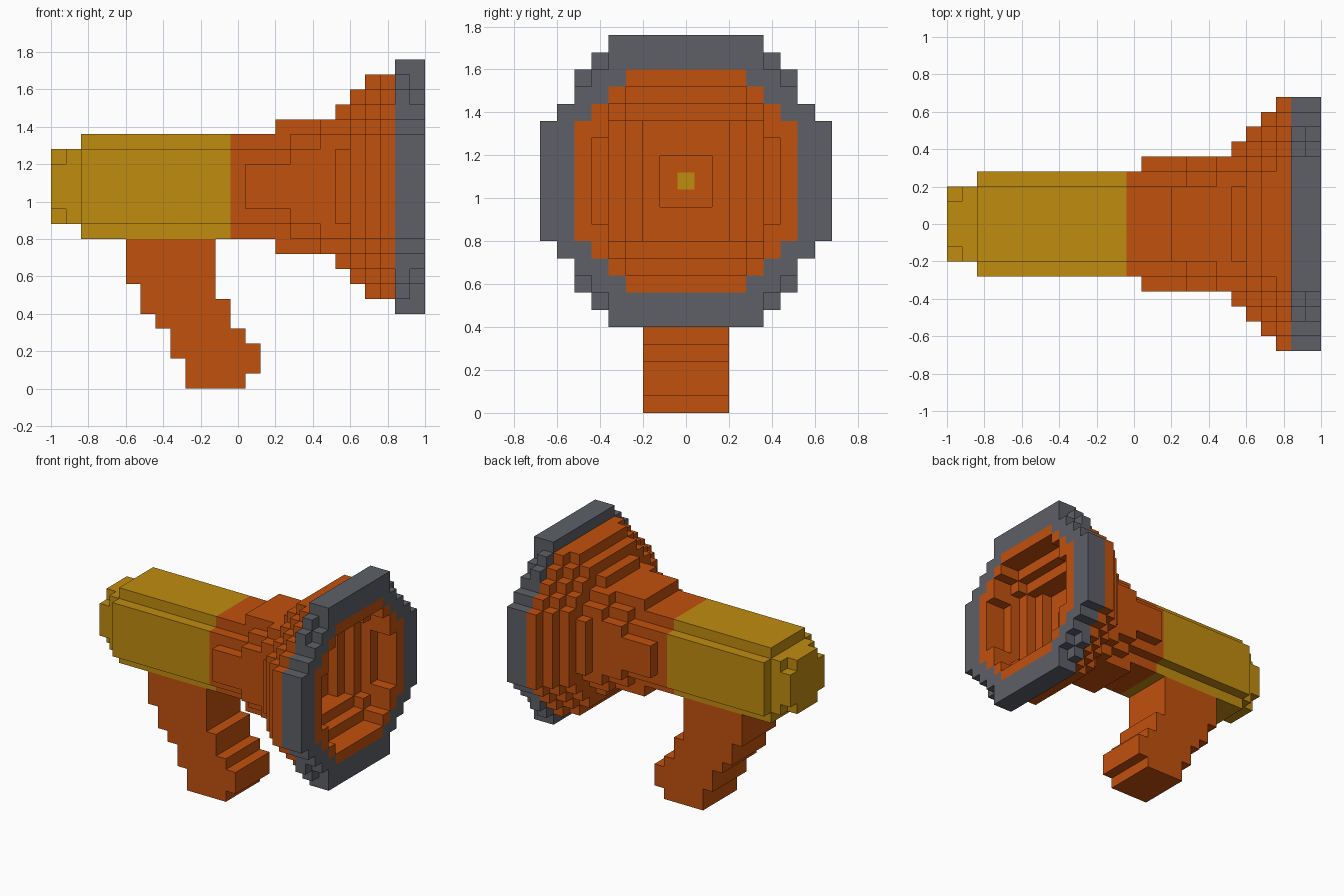
import bpy
import bmesh
from mathutils import Vector

cube = bpy.data.objects.get("Cube")
if cube:
    bpy.data.objects.remove(cube, do_unlink=True)

S = 0.08                                  # edge length of one block
ORIGIN = Vector((-1.0, -0.04, 1.04))      # corner of block (0, 0, 0) on the barrel axis


def material(name, rgb):
    lin = [((c / 255 + 0.055) / 1.055) ** 2.4 for c in rgb] + [1.0]
    m = bpy.data.materials.new(name)
    m.use_nodes = True
    m.diffuse_color = lin
    bsdf = next(n for n in m.node_tree.nodes if n.type == 'BSDF_PRINCIPLED')
    bsdf.inputs["Base Color"].default_value = lin
    bsdf.inputs["Roughness"].default_value = 0.8
    return m


yellow = material("mustard_yellow", (192, 140, 16))
orange = material("burnt_orange", (194, 81, 13))
grey = material("slate_grey", (93, 96, 103))


def slab(x0, x1, rows):
    """Blocks from x0 to x1; rows[k] is the half width at k blocks above and below the axis."""
    return {(x, y, s * k) for x in range(x0, x1) for k, w in enumerate(rows)
            for y in range(-w, w + 1) for s in (-1, 1)}


def slabs(spec):
    return set().union(*(slab(*s) for s in spec))


# Rear cap and handle-side tube
barrel = slabs([
    (0, 1, [2, 2, 1]),
    (1, 2, [2, 2, 2]),
    (2, 12, [3, 3, 3, 2]),
])

# Flaring horn, outer steps
horn = slabs([
    (12, 13, [3, 3, 3, 2]),
    (13, 15, [4, 4, 3, 2]),
    (15, 16, [4, 4, 3, 2, 2]),
    (16, 18, [4, 4, 4, 3, 2]),
    (18, 19, [4, 4, 4, 4, 3]),
    (19, 20, [5, 5, 5, 4, 3, 2]),
    (20, 21, [6, 6, 6, 6, 5, 4, 3]),
    (21, 22, [7, 7, 7, 7, 6, 5, 4, 3]),
    (22, 23, [8, 8, 8, 8, 7, 6, 5, 4]),
])

# Stepped bore inside the horn
bore = slabs([
    (19, 20, [1, 1]),
    (20, 21, [2, 2, 2, 2]),
    (21, 22, [3, 3, 3, 3]),
    (22, 23, [4, 4, 4, 4, 3]),
    (23, 25, [5, 5, 5, 4, 4, 3]),
])

# Rim ring and the orange lip inside it
lip = slab(23, 25, [6, 6, 6, 6, 5, 4, 3])
rim = slabs([
    (23, 24, [8, 8, 8, 8, 7, 6, 6, 5, 4]),
    (24, 25, [8, 8, 8, 8, 7, 6, 5, 4, 4]),
]) - lip
dot = {(18, 0, 0)}                        # single block at the end of the bore

# Raked pistol grip: first and last block of each row, bottom to top
grip_rows = [(9, 13), (9, 14), (8, 14), (8, 13), (7, 12),
             (6, 12), (6, 11), (5, 11), (5, 11), (5, 11)]
grip = {(x, y, z - 13) for z, (a, b) in enumerate(grip_rows)
        for x in range(a, b) for y in range(-2, 3)}

parts = [
    ("barrel", barrel, yellow),
    ("horn", horn - bore - dot, orange),
    ("bore_dot", dot, yellow),
    ("horn_lip", lip - bore, orange),
    ("rim", rim, grey),
    ("grip", grip, orange),
]
filled = set().union(*(cells for _, cells, _ in parts))


def build(name, cells, mat):
    """Mesh the exposed sides of a set of blocks."""
    bm = bmesh.new()
    verts = {}

    def vert(p):
        if p not in verts:
            verts[p] = bm.verts.new(ORIGIN + Vector(p) * S)
        return verts[p]

    for c in sorted(cells):
        for axis in range(3):
            u, v = (axis + 1) % 3, (axis + 2) % 3
            for side in (0, 1):
                n = list(c)
                n[axis] += 2 * side - 1
                if tuple(n) in filled:
                    continue
                ring = []
                for du, dv in ((0, 0), (1, 0), (1, 1), (0, 1)):
                    p = list(c)
                    p[axis] += side
                    p[u] += du
                    p[v] += dv
                    ring.append(vert(tuple(p)))
                bm.faces.new(ring if side else ring[::-1])
    mesh = bpy.data.meshes.new(name)
    bm.to_mesh(mesh)
    bm.free()
    mesh.materials.append(mat)
    obj = bpy.data.objects.new(name, mesh)
    bpy.context.scene.collection.objects.link(obj)


for part in parts:
    build(*part)
